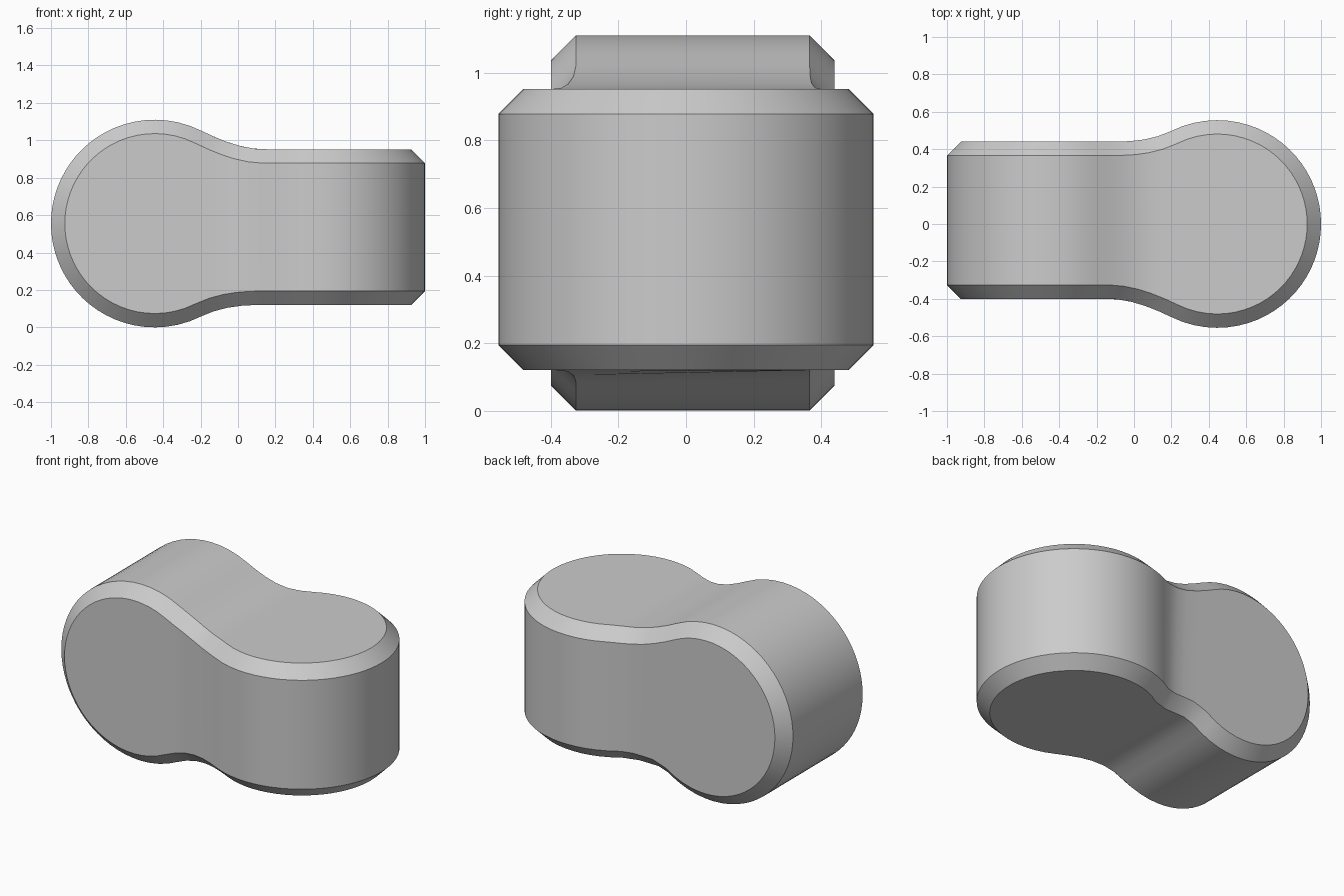
import bpy, bmesh
from math import sqrt, cos, pi

if "Cube" in bpy.data.objects:
    bpy.data.objects.remove(bpy.data.objects["Cube"])

R = 0.555            # radius of each rounded end
CX = 1 - R           # distance of the end centres from the middle
C = 0.074            # chamfer width
N = 48               # stations along the length


def half(u, flat, blend):
    """Half-width of a keyhole outline: round end at u = -1, flat neck to u = 1."""
    start, end = blend
    if u <= start:
        return sqrt(max(R * R - (u + CX) ** 2, 0))
    if u >= end:
        return flat
    h0 = sqrt(R * R - (start + CX) ** 2)
    m0 = -(start + CX) / h0
    w, t = end - start, (u - start) / (end - start)
    return (h0 * (2 * t**3 - 3 * t**2 + 1) + m0 * w * (t**3 - 2 * t**2 + t)
            + flat * (3 * t**2 - 2 * t**3))


def normal(u, flat, blend):
    """Outward normal (along u, across u) of the outline."""
    if u <= blend[0]:
        return (u + CX) / R, half(u, flat, blend) / R
    e = 0.001
    s = (half(u + e, flat, blend) - half(u - e, flat, blend)) / (2 * e)
    k = sqrt(1 + s * s)
    return -s / k, 1 / k


def seam(bm, sy, sz):
    """Both edges of the chamfer along one of the four long corners."""
    fz = 0.397 if sz > 0 else 0.435
    fy = 0.44 if sy > 0 else 0.40
    # The lower back corner has a tighter crease than the others
    blend = (-0.14, -0.04) if sy > 0 > sz else (-0.2, 0.14)
    a_edge, b_edge = [], []
    for i in range(N + 1):
        x = -cos(pi * i / N)
        y, z = half(-x, fy, blend), half(x, fz, blend)
        nax, naz = normal(x, fz, blend)
        nbx, nby = normal(-x, fy, blend)
        xa, xb = x + C * nbx, x - C * nax
        ya = max(y - C * nby, 0)
        zb = max(z - C * naz, 0)
        za, yb = half(xa, fz, blend), half(-xb, fy, blend)
        a_edge.append(bm.verts.new((xa, sy * ya, R + sz * za)))
        b_edge.append(bm.verts.new((xb, sy * yb, R + sz * zb)))
    return a_edge, b_edge


def strip(bm, p, q):
    for i in range(N):
        bm.faces.new((p[i], p[i + 1], q[i + 1], q[i]))


# Twisted link: two rounded ends at right angles, chamfered all along the seam
bm = bmesh.new()
seams = {(sy, sz): seam(bm, sy, sz) for sy in (-1, 1) for sz in (-1, 1)}
for a_edge, b_edge in seams.values():
    strip(bm, a_edge, b_edge)                                # chamfers
for s in (-1, 1):
    strip(bm, seams[-1, s][0], seams[1, s][0])               # upper, lower walls
    strip(bm, seams[s, -1][1], seams[s, 1][1])               # front, back walls
bmesh.ops.remove_doubles(bm, verts=bm.verts, dist=0.0008)
bmesh.ops.recalc_face_normals(bm, faces=bm.faces)
mesh = bpy.data.meshes.new("twisted_link")
bm.to_mesh(mesh)
bm.free()

# Plain grey material
grey = bpy.data.materials.new("light_grey")
grey.use_nodes = True
colour = (0.6, 0.6, 0.6, 1)
grey.diffuse_color = colour
grey.node_tree.nodes["Principled BSDF"].inputs["Base Color"].default_value = colour
mesh.materials.append(grey)

link = bpy.data.objects.new("twisted_link", mesh)
bpy.context.collection.objects.link(link)
bpy.ops.object.select_all(action="DESELECT")
link.select_set(True)
bpy.context.view_layer.objects.active = link
bpy.ops.object.shade_smooth_by_angle(angle=pi / 6)
